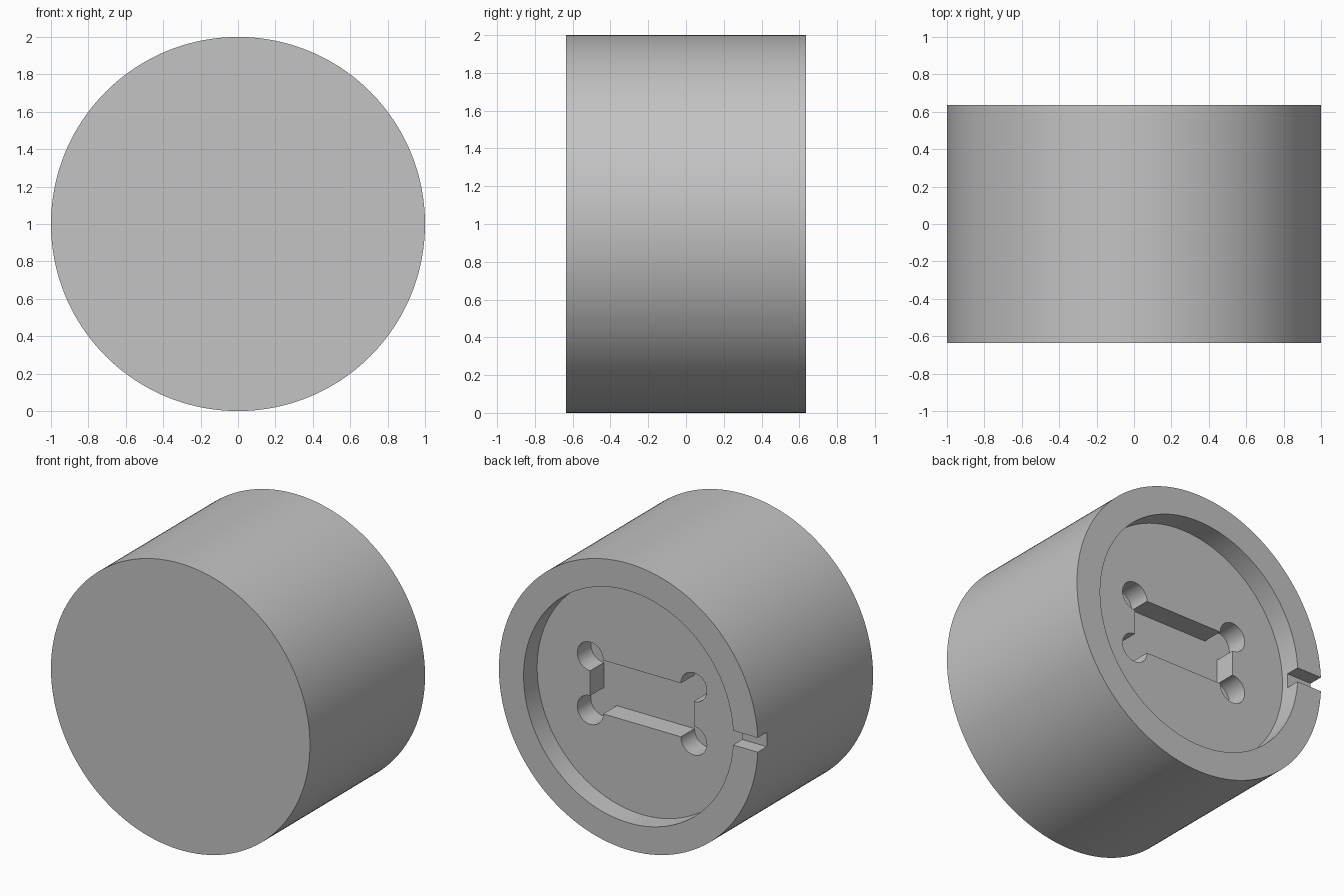
import bpy
import math

cube = bpy.data.objects.get("Cube")
if cube:
    bpy.data.objects.remove(cube, do_unlink=True)

RADIUS, BACK, CENTRE = 1.0, 0.635, 1.0
RECESS_DEPTH, POCKET_DEPTH, SLOT_DEPTH = 0.15, 0.15, 0.10
POCKET_X, POCKET_Z = 0.40, 0.187
FLOOR = BACK - RECESS_DEPTH

grey = bpy.data.materials.new("plain_grey")
grey.use_nodes = True
colour = (0.55, 0.55, 0.55, 1)
grey.diffuse_color = colour
grey.node_tree.nodes["Principled BSDF"].inputs["Base Color"].default_value = colour


def disc(name, radius, y0, y1, x=0, z=0, sides=192):
    """Cylinder along y, with x and z measured from the body axis."""
    bpy.ops.mesh.primitive_cylinder_add(
        vertices=sides, radius=radius, depth=y1 - y0,
        location=(x, (y0 + y1) / 2, CENTRE + z), rotation=(math.pi / 2, 0, 0))
    obj = bpy.context.object
    obj.name = name
    obj.data.materials.append(grey)
    return obj


def block(name, x0, x1, y0, y1, half_z):
    bpy.ops.mesh.primitive_cube_add(
        size=1, location=((x0 + x1) / 2, (y0 + y1) / 2, CENTRE))
    obj = bpy.context.object
    obj.name = name
    obj.scale = (x1 - x0, y1 - y0, 2 * half_z)
    obj.data.materials.append(grey)
    return obj


def cut(target, cutter):
    cutter.hide_render = True
    bpy.ops.object.select_all(action="DESELECT")
    target.select_set(True)
    bpy.context.view_layer.objects.active = target
    mod = target.modifiers.new("cut", "BOOLEAN")
    mod.operation = "DIFFERENCE"
    mod.solver = "EXACT"
    mod.object = cutter
    bpy.ops.object.modifier_apply(modifier=mod.name)
    bpy.data.objects.remove(cutter, do_unlink=True)


# Round body
body = disc("round_body", RADIUS, -BACK, BACK)

# Shallow round recess in the back
cut(body, disc("recess_cutter", 0.81, FLOOR, BACK + 0.2))

# Rectangular pocket with a round relief at each corner
bottom = FLOOR - POCKET_DEPTH
cut(body, block("pocket_cutter", -POCKET_X, POCKET_X, bottom, BACK + 0.1, POCKET_Z))
for sx in (-1, 1):
    for sz in (-1, 1):
        cut(body, disc("corner_cutter", 0.10, bottom, BACK + 0.1,
                       sx * POCKET_X, sz * POCKET_Z, 48))

# Narrow slot through the rim on the right side
cut(body, block("slot_cutter", -1.2, -0.7, BACK - SLOT_DEPTH, BACK + 0.1, 0.05))

# Smooth walls, sharp rims
bpy.ops.object.select_all(action="DESELECT")
body.select_set(True)
bpy.context.view_layer.objects.active = body
bpy.ops.object.shade_smooth_by_angle(angle=math.radians(30))
